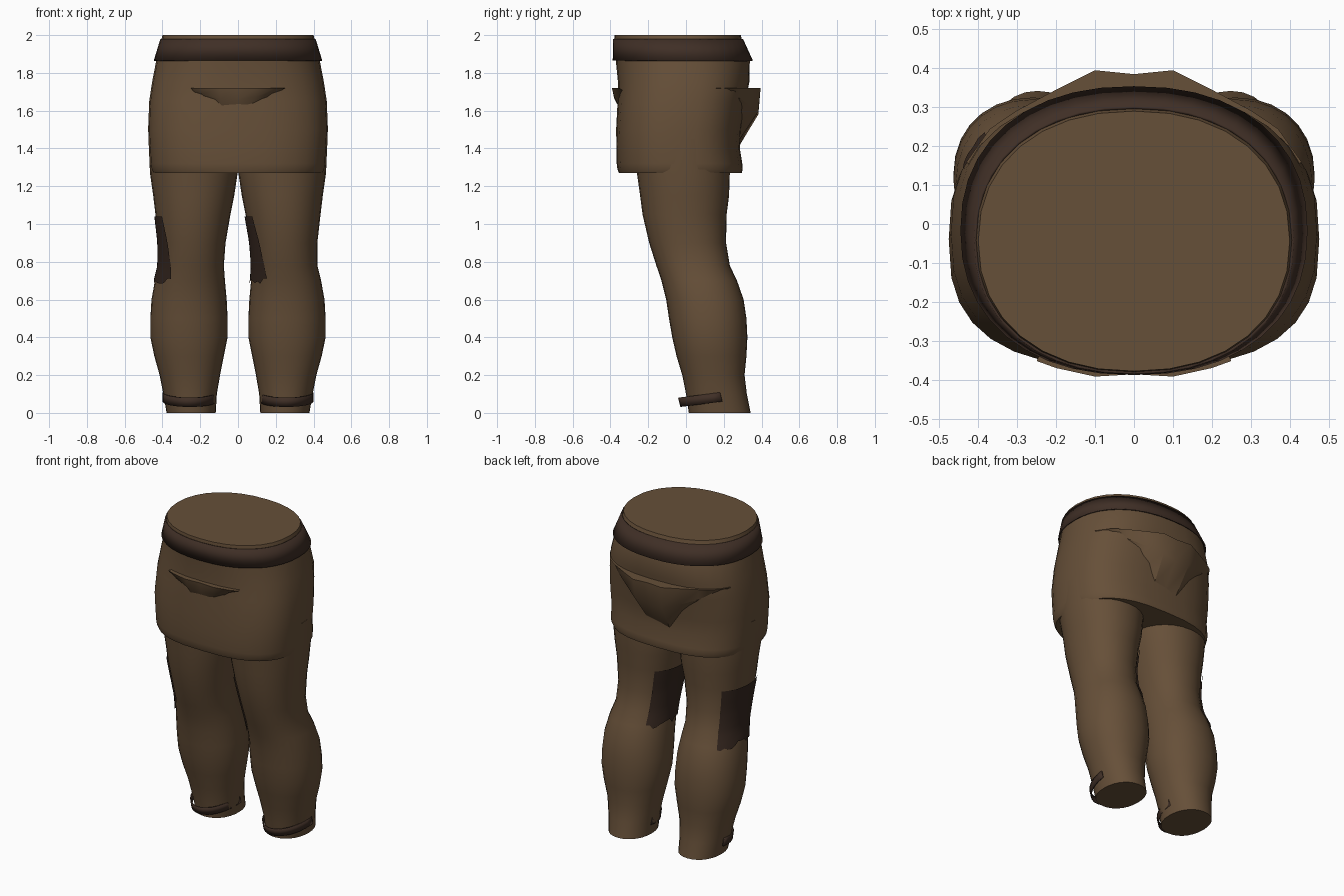
import bpy, math, random

if "Cube" in bpy.data.objects:
    bpy.data.objects.remove(bpy.data.objects["Cube"])

random.seed(4)


def material(name, rgb):
    m = bpy.data.materials.new(name)
    m.diffuse_color = (*rgb, 1)
    m.use_nodes = True
    m.node_tree.nodes["Principled BSDF"].inputs["Base Color"].default_value = m.diffuse_color
    return m


CLOTH = material("brown cloth", (0.133, 0.079, 0.040))
LEATHER = material("dark leather", (0.050, 0.028, 0.019))
PATCH = material("dark patch", (0.034, 0.019, 0.013))


def add_object(name, verts, faces, mat, angle=40, thick=0):
    me = bpy.data.meshes.new(name)
    me.from_pydata(verts, [], faces)
    me.materials.append(mat)
    ob = bpy.data.objects.new(name, me)
    bpy.context.collection.objects.link(ob)
    bpy.ops.object.select_all(action='DESELECT')
    ob.select_set(True)
    bpy.context.view_layer.objects.active = ob
    bpy.ops.object.shade_smooth_by_angle(angle=math.radians(angle))
    if thick:
        mod = ob.modifiers.new("thickness", 'SOLIDIFY')
        mod.thickness = thick
        mod.offset = -1
    return ob


def oval(a, cx, hx, y0, y1, n, z, off=0.0):
    """Point at angle a on a rounded-box oval."""
    c, s = math.cos(a), math.sin(a)
    x = math.copysign(abs(c) ** (2 / n), c) * (hx + off)
    y = math.copysign(abs(s) ** (2 / n), s) * ((y1 - y0) / 2 + off)
    return (cx + x, (y0 + y1) / 2 + y, z)


def grid_faces(rows, cols, wrap=False):
    return [(r * cols + c, r * cols + (c + 1) % cols,
             (r + 1) * cols + (c + 1) % cols, (r + 1) * cols + c)
            for r in range(rows - 1) for c in range(cols if wrap else cols - 1)]


def loft(name, rings, mat, seg=32, caps=True, thick=0):
    """Rings are (z, cx, hx, y0, y1, n) from bottom to top."""
    verts = [oval(2 * math.pi * i / seg, cx, hx, y0, y1, n, z)
             for z, cx, hx, y0, y1, n in rings for i in range(seg)]
    faces = grid_faces(len(rings), seg, True)
    if caps:
        faces.append(tuple(reversed(range(seg))))
        faces.append(tuple(range(len(verts) - seg, len(verts))))
    return add_object(name, verts, faces, mat, thick=thick)


# Hips: z, half width, front, back, squareness
HIPS = [(1.27, .452, -.355, .295, 2.7), (1.29, .462, -.363, .30, 2.7),
        (1.32, .466, -.367, .298, 2.7), (1.40, .470, -.368, .285, 2.7),
        (1.50, .476, -.370, .292, 2.7), (1.65, .470, -.362, .315, 2.6),
        (1.75, .455, -.360, .335, 2.5), (1.87, .432, -.372, .338, 2.3),
        (1.98, .405, -.380, .295, 2.2), (2.00, .400, -.378, .290, 2.2)]
loft("hips", [(z, 0, hx, a, b, n) for z, hx, a, b, n in HIPS], CLOTH)

# Belt: flared band
loft("belt", [(1.865, 0, .446, -.388, .354, 2.25),
              (1.98, 0, .411, -.386, .302, 2.2)], LEATHER, 40, False, 0.008)

# Legs: z, inner x, outer x, front, back
LEG = [(0, .118, .378, .015, .342), (.1, .112, .395, 0, .322),
       (.2, .095, .415, -.02, .310), (.30, .075, .443, -.05, .320),
       (.40, .055, .464, -.073, .325), (.5, .055, .464, -.09, .320),
       (.6, .060, .458, -.105, .305), (.7, .069, .440, -.13, .270),
       (.78, .075, .420, -.157, .232), (.9, .066, .420, -.195, .212),
       (1.05, .040, .437, -.23, .215), (1.15, .020, .449, -.243, .228),
       (1.27, .002, .466, -.26, .232), (1.45, .002, .474, -.28, .235)]


def leg_section(z):
    for a, b in zip(LEG, LEG[1:]):
        if a[0] <= z <= b[0]:
            t = (z - a[0]) / (b[0] - a[0])
            return [p + (q - p) * t for p, q in zip(a, b)]


for side, label in ((-1, "left"), (1, "right")):
    loft(label + "_leg", [(z, side * (i + o) / 2, (o - i) / 2, f, b, 2.15)
                          for z, i, o, f, b in LEG], CLOTH, 28)

    # Knee patch with a frayed lower edge
    rows, cols = 10, 17
    fray = [random.uniform(0, .035) for _ in range(cols)]
    verts = []
    for r in range(rows):
        t = r / (rows - 1)
        for c in range(cols):
            z = .68 + .36 * t + fray[c] * (1 - t) ** 4
            a = math.radians(130 + (110 - 22 * t) * c / (cols - 1))
            _, i, o, f, b = leg_section(z)
            verts.append(oval(a, side * (i + o) / 2, (o - i) / 2, f, b, 2.15, z, .007))
    add_object(label + "_knee_patch", verts, grid_faces(rows, cols), PATCH)

    # Ankle strap: tilted half loop standing off the front of the ankle
    verts = []
    n = 17
    for r in range(2):
        for c in range(n):
            a = math.pi + math.pi * c / (n - 1)
            x = side * .256 + .143 * math.cos(a)
            y = .18 + .222 * math.sin(a) + (.012 if r == 0 else 0)
            verts.append((x, y, .03 + .05 * r + .13 * (y + .04)))
    add_object(label + "_ankle_strap", verts, grid_faces(2, n), LEATHER, thick=.006)


def pocket(name, top, tip, depth):
    """Sagging pouch; top holds (x, y) along the rim, open end flat."""
    n = len(top)
    mid = tip[0]
    back = math.copysign(1, top[n // 2][1])
    verts = []
    for k in range(4):
        for x, y in top:
            f = max(0, 1 - abs(x - mid) / (abs(top[0][0]) + .02))
            drop = .02 + depth * min(1, 1.25 * f)
            if k == 0:      # flat top running into the hips
                verts.append((x * .8, y - back * .12, 1.72))
            elif k == 1:    # rim
                verts.append((x, y, 1.72))
            elif k == 2:    # belly of the pouch
                verts.append((x * .94, y - back * .012, 1.72 - drop * .45))
            else:           # lower edge tucked into the cloth
                verts.append((x * .8, y - back * tip[1], 1.72 - drop))
    faces = grid_faces(4, n)
    if back < 0:
        faces = [f[::-1] for f in faces]
    add_object(name, verts, faces, CLOTH, 35)


# Front and back pouches
pocket("front_pouch", [(-.25, -.352), (-.2, -.370), (-.1, -.392), (0, -.386),
                       (.1, -.392), (.2, -.370), (.25, -.352)], (-.02, .05), .12)
pocket("back_pouch", [(-.43, .16), (-.37, .245), (-.3, .292), (-.2, .345),
                      (-.1, .395), (0, .385), (.1, .395), (.2, .345),
                      (.3, .292), (.37, .245), (.43, .16)], (-.03, .115), .29)
